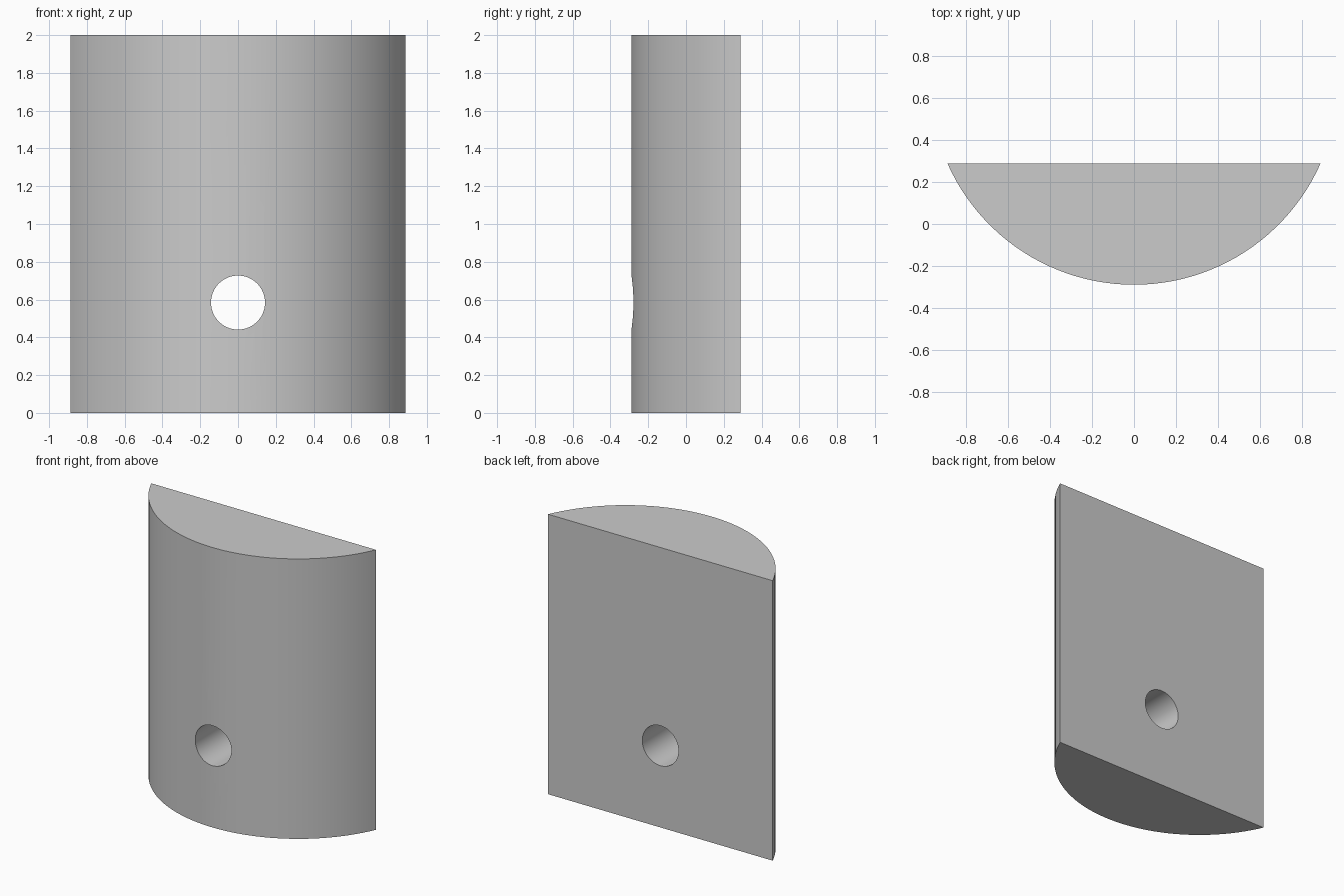
import bpy, bmesh, math

if "Cube" in bpy.data.objects:
    bpy.data.objects.remove(bpy.data.objects["Cube"])

HALF_W, HALF_D, HEIGHT = 0.888, 0.289, 2.0
SAG = 2 * HALF_D
RADIUS = (HALF_W ** 2 + SAG ** 2) / (2 * SAG)
CENTRE_Y = RADIUS - HALF_D
HALF_ANGLE = math.asin(HALF_W / RADIUS)
SEGMENTS = 48

# Block: circular-segment profile, flat at the back, extruded upwards
bm = bmesh.new()
profile = []
for i in range(SEGMENTS + 1):
    a = -HALF_ANGLE + 2 * HALF_ANGLE * i / SEGMENTS
    profile.append(bm.verts.new((RADIUS * math.sin(a), CENTRE_Y - RADIUS * math.cos(a), 0)))
base = bm.faces.new(profile)
extruded = bmesh.ops.extrude_face_region(bm, geom=[base])["geom"]
top = [v for v in extruded if isinstance(v, bmesh.types.BMVert)]
bmesh.ops.translate(bm, verts=top, vec=(0, 0, HEIGHT))
bmesh.ops.recalc_face_normals(bm, faces=bm.faces)
mesh = bpy.data.meshes.new("rounded_block")
bm.to_mesh(mesh)
bm.free()
block = bpy.data.objects.new("rounded_block", mesh)
bpy.context.collection.objects.link(block)

# Round hole drilled from front to back
bpy.ops.mesh.primitive_cylinder_add(vertices=64, radius=0.143, depth=2,
                                    location=(0, 0, 0.584), rotation=(math.pi / 2, 0, 0))
cutter = bpy.context.object
cutter.name = "hole_cutter"
cutter.hide_render = True

bpy.ops.object.select_all(action='DESELECT')
block.select_set(True)
bpy.context.view_layer.objects.active = block
hole = block.modifiers.new("hole", 'BOOLEAN')
hole.operation = 'DIFFERENCE'
hole.solver = 'EXACT'
hole.object = cutter
bpy.ops.object.modifier_apply(modifier=hole.name)
bpy.data.objects.remove(cutter)

# Smooth curved walls, crisp edges
bpy.ops.object.shade_smooth_by_angle(angle=math.radians(30))
